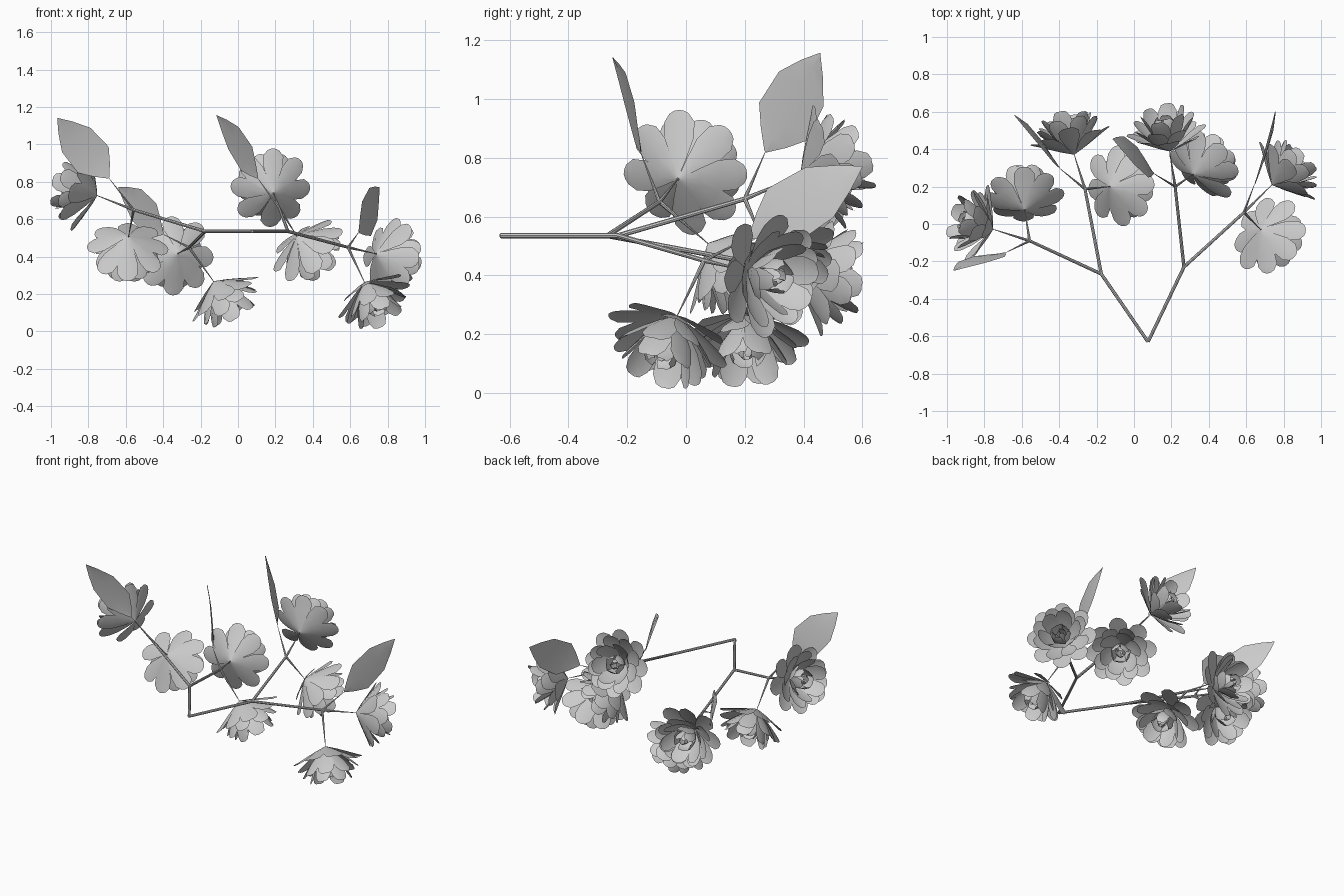
import bpy, bmesh, math, random
from mathutils import Vector

if "Cube" in bpy.data.objects:
    bpy.data.objects.remove(bpy.data.objects["Cube"])

random.seed(4)
grey = bpy.data.materials.new("soft_grey")
grey.diffuse_color = (0.6, 0.6, 0.6, 1)
grey.use_nodes = True
grey.node_tree.nodes["Principled BSDF"].inputs["Base Color"].default_value = grey.diffuse_color


def finish(bm, name):
    me = bpy.data.meshes.new(name)
    bm.to_mesh(me)
    bm.free()
    me.materials.append(grey)
    ob = bpy.data.objects.new(name, me)
    bpy.context.collection.objects.link(ob)
    bpy.ops.object.select_all(action='DESELECT')
    ob.select_set(True)
    bpy.context.view_layer.objects.active = ob
    bpy.ops.object.shade_smooth_by_angle(angle=math.radians(35))
    return ob


def twig(name, a, b, r0, r1):
    """Tapered eight-sided rod from a to b."""
    a, b = Vector(a), Vector(b)
    bm = bmesh.new()
    bmesh.ops.create_cone(bm, cap_ends=True, segments=8, radius1=r0, radius2=r1,
                          depth=(b - a).length)
    rot = (b - a).to_track_quat('Z', 'Y')
    for v in bm.verts:
        v.co = (a + b) / 2 + rot @ v.co
    finish(bm, name)


def strip(bm, rows):
    """Skin neighbouring rows of points with quads."""
    rows = [[bm.verts.new(p) for p in row] for row in rows]
    for lo, hi in zip(rows, rows[1:]):
        for i in range(len(lo) - 1):
            bm.faces.new((lo[i], lo[i + 1], hi[i + 1], hi[i]))


# petal layers: count, twist, profile of (radius, height, half width)
LAYERS = [
    (8, 0.0, [(.004, 0, .002), (.07, .03, .03), (.135, .064, .054),
              (.185, .09, .055), (.21, .102, .034), (.216, .106, .016)]),
    (8, 0.5, [(.004, .002, .002), (.055, .04, .026), (.11, .09, .05),
              (.152, .135, .05), (.17, .158, .032), (.175, .165, .014)]),
    (6, 0.2, [(.004, .004, .002), (.045, .055, .026), (.088, .118, .05),
              (.116, .178, .05), (.128, .208, .034), (.13, .217, .014)]),
    (5, 0.6, [(.004, .006, .002), (.034, .06, .022), (.056, .115, .038),
              (.058, .16, .034), (.046, .186, .018)]),
    (5, 0.1, [(.004, .008, .002), (.022, .07, .012), (.03, .12, .02),
              (.026, .16, .016), (.016, .175, .006)]),
]


def flower(name, apex, axis):
    bm = bmesh.new()
    for count, twist, prof in LAYERS:
        for k in range(count):
            ang = (k + twist) * math.tau / count + random.uniform(-.06, .06)
            lift = random.uniform(-.1, .1)
            out = Vector((math.cos(ang), math.sin(ang), 0))
            side = Vector((-out.y, out.x, 0))
            rows = []
            for r, h, w in prof:
                mid = out * (r - h * lift * .5) + Vector((0, 0, h + r * lift))
                # petal edges curl inward round the axis
                curl = -out * w * .18 + Vector((0, 0, w * .12))
                rows.append([mid - side * w + curl, mid, mid + side * w + curl])
            strip(bm, rows)
    rot = Vector(axis).to_track_quat('Z', 'Y')
    for v in bm.verts:
        v.co = Vector(apex) + rot @ v.co
    finish(bm, name)


def leaf(name, base, tip, lean):
    """Broad pointed blade, standing nearly upright and leaning a little."""
    base, tip = Vector(base), Vector(tip)
    d = tip - base
    flat = Vector((d.y, -d.x, 0)).normalized()
    n = (flat + flat.cross(d).normalized() * lean).normalized()
    side = n.cross(d).normalized()
    rows = []
    for t, w in [(0, .004), (.14, .058), (.3, .108), (.63, .1), (.84, .05), (1, .002)]:
        mid = base + d * t + n * .012 * math.sin(math.pi * t)
        rows.append([mid - side * w, mid + n * .004, mid + side * w])
    bm = bmesh.new()
    strip(bm, rows)
    finish(bm, name)


# main fork
root = (.075, -.63, .535)
left_fork, right_fork = (-.175, -.267, .535), (.267, -.23, .535)
for side_name, fork in (("left", left_fork), ("right", right_fork)):
    twig(side_name + "_branch", root, fork, .009, .009)

# each cluster: parent fork, node, two flowers (apex, axis), leaf (base, tip, lean)
CLUSTERS = {
    "outer_left": (left_fork, (-.558, -.09, .65),
                   [((-.754, -.028, .727), (-.9, .28, .25)),
                    ((-.585, .075, .508), (-.03, .7, -.71))],
                   ((-.69, -.155, .82), (-.965, -.25, 1.14), .27)),
    "inner_left": (left_fork, (-.262, .187, .45),
                   [((-.32, .372, .417), (-.2, .97, -.1)),
                    ((-.13, .2, .267), (.53, .04, -.85))],
                   ((-.4, .3, .52), (-.64, .58, .77), .14)),
    "inner_right": (right_fork, (.22, .2, .66),
                    [((.19, .39, .74), (-.17, .93, .3)),
                     ((.315, .265, .51), (.55, .5, -.66))],
                    ((.105, .27, .82), (-.115, .455, 1.155), .44)),
    "outer_right": (right_fork, (.588, .062, .45),
                    [((.738, .21, .415), (.74, .66, -.14)),
                     ((.677, -.03, .262), (.42, -.32, -.85))],
                    ((.645, .215, .53), (.754, .6, .77), .08)),
}
for name, (fork, node, flowers, blade) in CLUSTERS.items():
    twig(name + "_branch", fork, node, .009, .008)
    for i, (apex, axis) in enumerate(flowers, 1):
        twig(f"{name}_flower_stem_{i}", node, apex, .008, .0015)
        flower(f"{name}_flower_{i}", apex, axis)
    twig(name + "_leaf_stem", node, blade[0], .007, .001)
    leaf(name + "_leaf", *blade)
